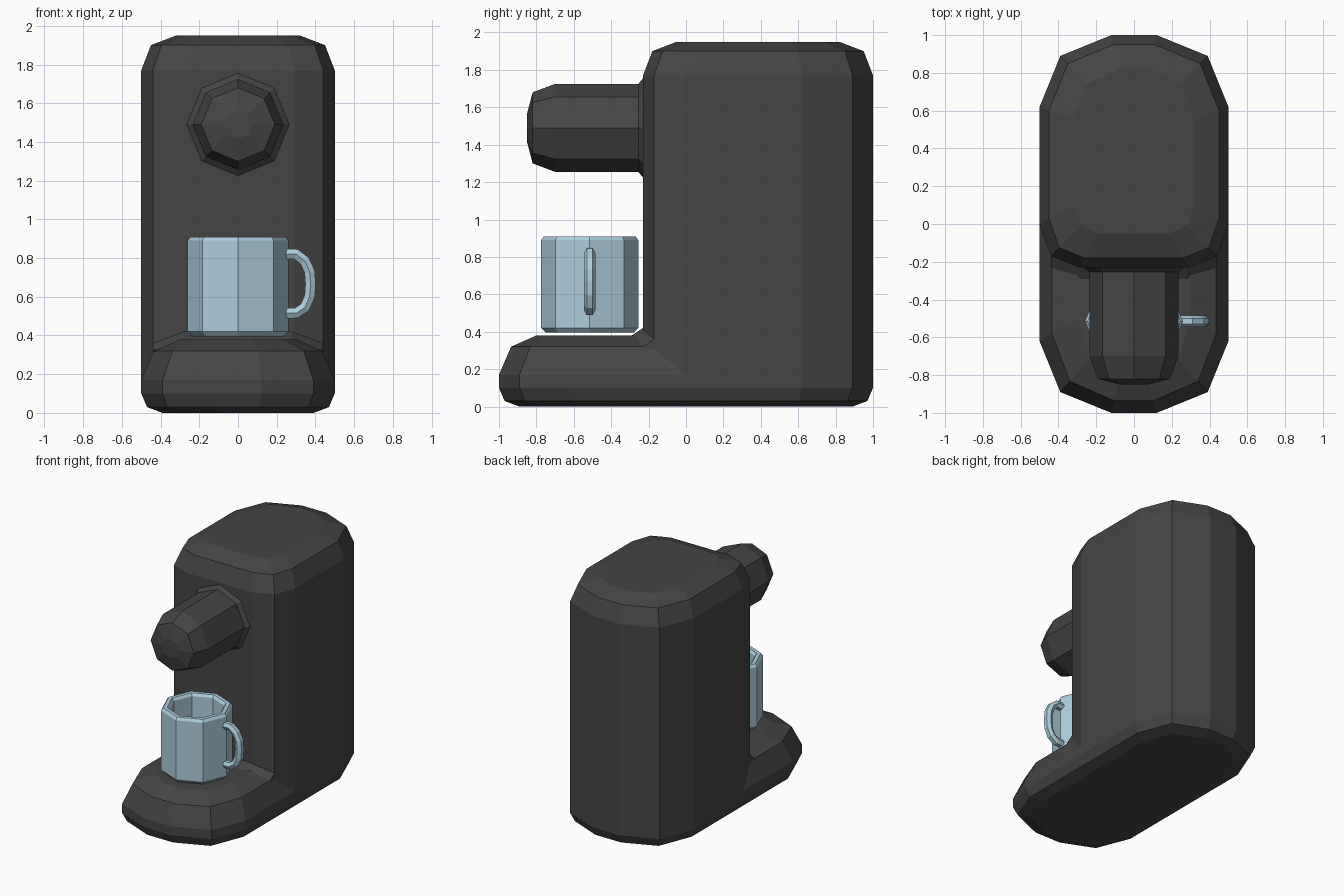
import bpy
import bmesh
from math import cos, sin, tau

cube = bpy.data.objects.get("Cube")
if cube:
    bpy.data.objects.remove(cube, do_unlink=True)


def material(name, rgb):
    mat = bpy.data.materials.new(name)
    mat.use_nodes = True
    color = (*rgb, 1)
    mat.diffuse_color = color
    bsdf = mat.node_tree.nodes["Principled BSDF"]
    bsdf.inputs["Base Color"].default_value = color
    bsdf.inputs["Roughness"].default_value = 0.7
    return mat


charcoal = material("charcoal plastic", (0.06, 0.06, 0.06))
pale_blue = material("pale blue ceramic", (0.42, 0.62, 0.73))


def loft(name, rings, mat, cap_start=True, cap_end=True):
    """Skin a list of equal-length point rings into one flat-shaded object."""
    bm = bmesh.new()
    loops = [[bm.verts.new(p) for p in ring] for ring in rings]
    for a, b in zip(loops, loops[1:]):
        n = len(a)
        for i in range(n):
            j = (i + 1) % n
            bm.faces.new((a[i], a[j], b[j], b[i]))
    if cap_start:
        bm.faces.new(loops[0])
    if cap_end:
        bm.faces.new(loops[-1])
    bmesh.ops.recalc_face_normals(bm, faces=bm.faces)
    mesh = bpy.data.meshes.new(name)
    bm.to_mesh(mesh)
    bm.free()
    mesh.materials.append(mat)
    obj = bpy.data.objects.new(name, mesh)
    bpy.context.collection.objects.link(obj)
    return obj


def mirrored(half):
    """Close a right-hand half outline by mirroring it over x."""
    return half + [(-x, y) for x, y in reversed(half)]


def inset_ring(outline, z, inset):
    """Shrink a plan outline so its bounding box moves in by inset."""
    ys = [y for _, y in outline]
    mid, half_y = (max(ys) + min(ys)) / 2, (max(ys) - min(ys)) / 2
    half_x = max(x for x, _ in outline)
    sx, sy = 1 - inset / half_x, 1 - inset / half_y
    return [(x * sx, mid + (y - mid) * sy, z) for x, y in outline]


# Plan outlines: long base and the shorter tower at its back
back = [(0.5, 0.62), (0.39, 0.89), (0.12, 1.0)]
front = [(x, -y) for x, y in reversed(back)]
base_plan = mirrored(front + back)
tower_plan = mirrored([(0.29, -0.23), (0.44, -0.17), (0.5, 0.0)] + back)

base_levels = [(0, 0.11), (0.03, 0.03), (0.1, 0), (0.17, 0), (0.32, 0.065), (0.38, 0.2)]
loft("base", [inset_ring(base_plan, z, d) for z, d in base_levels], charcoal)

tower_levels = [(0.17, 0), (1.77, 0), (1.9, 0.05), (1.95, 0.18)]
loft("tower", [inset_ring(tower_plan, z, d) for z, d in tower_levels], charcoal,
     cap_start=False)

# Sloping fillet where the tower meets the base
sections = []
for x, y, z in [(0.44, -0.17, 0.32), (0.28, -0.23, 0.38)]:
    sections.append([(x, y - 0.06, z), (x, y, z + 0.04), (x, y + 0.05, z - 0.06)])
sections += [[(-x, y, z) for x, y, z in s] for s in reversed(sections)]
loft("base_fillet", sections, charcoal)


# Eight-sided brewing head with flange and blunt nose
def octagon_y(y, r):
    return [(r * cos(i * tau / 8), y, 1.49 + r * sin(i * tau / 8)) for i in range(8)]


head = [(-0.18, 0.265), (-0.23, 0.265), (-0.255, 0.235), (-0.7, 0.235),
        (-0.82, 0.19), (-0.85, 0.075)]
loft("brewing_head", [octagon_y(y, r) for y, r in head], charcoal)


# Eight-sided hollow mug
def octagon_z(z, r):
    return [(r * cos(i * tau / 8), -0.515 + r * sin(i * tau / 8), z) for i in range(8)]


mug = [(0.395, 0.235), (0.42, 0.26), (0.89, 0.26), (0.91, 0.245),
       (0.91, 0.215), (0.89, 0.2), (0.44, 0.2)]
loft("mug", [octagon_z(z, r) for z, r in mug], pale_blue)

# Mug handle swept along a curve
path = [(0.23, 0.82), (0.3, 0.82), (0.345, 0.785), (0.37, 0.73), (0.375, 0.665),
        (0.37, 0.6), (0.345, 0.545), (0.3, 0.515), (0.23, 0.515)]
curve = bpy.data.curves.new("mug_handle", "CURVE")
curve.dimensions = "3D"
curve.bevel_depth = 0.031
curve.bevel_resolution = 1
curve.use_fill_caps = True
spline = curve.splines.new("POLY")
spline.points.add(len(path) - 1)
for point, (x, z) in zip(spline.points, path):
    point.co = (x, -0.515, z, 1)
curve.materials.append(pale_blue)
handle = bpy.data.objects.new("mug_handle", curve)
bpy.context.collection.objects.link(handle)
bpy.ops.object.select_all(action="DESELECT")
handle.select_set(True)
bpy.context.view_layer.objects.active = handle
bpy.ops.object.convert(target="MESH")
bpy.ops.object.shade_flat()
